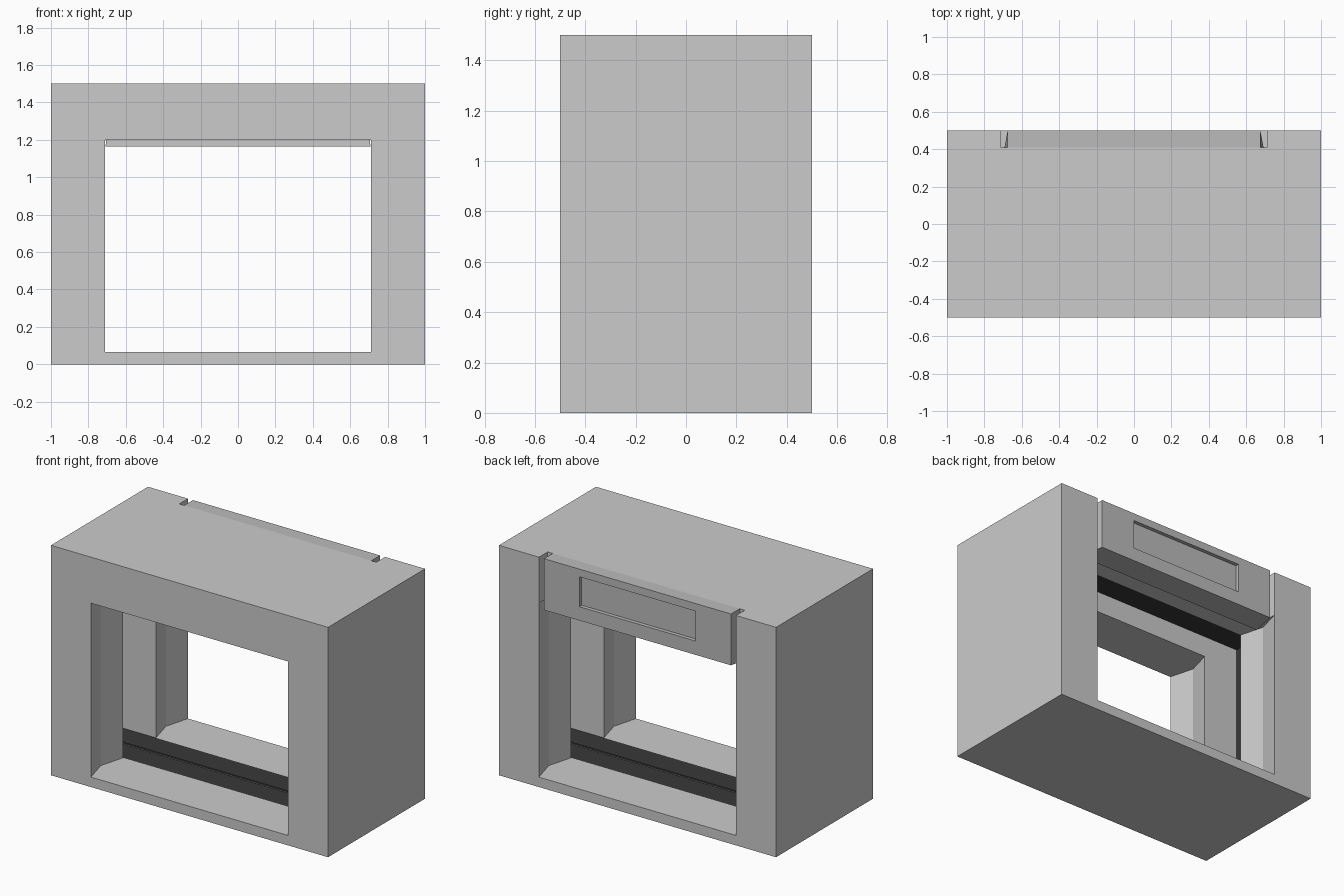
import bpy, bmesh

if "Cube" in bpy.data.objects:
    bpy.data.objects.remove(bpy.data.objects["Cube"])


def prism(name, lower, upper, z0, z1):
    """Solid between two matching xy outlines at heights z0 and z1."""
    bm = bmesh.new()
    a = [bm.verts.new((x, y, z0)) for x, y in lower]
    b = [bm.verts.new((x, y, z1)) for x, y in upper]
    bm.faces.new(a[::-1])
    bm.faces.new(b)
    n = len(a)
    for i in range(n):
        j = (i + 1) % n
        bm.faces.new((a[i], a[j], b[j], b[i]))
    bmesh.ops.recalc_face_normals(bm, faces=bm.faces)
    me = bpy.data.meshes.new(name)
    bm.to_mesh(me)
    bm.free()
    ob = bpy.data.objects.new(name, me)
    bpy.context.collection.objects.link(ob)
    return ob


def box(name, x0, x1, y0, y1, z0, z1):
    o = [(x0, y0), (x1, y0), (x1, y1), (x0, y1)]
    return prism(name, o, o, z0, z1)


def cut(target, cutter):
    m = target.modifiers.new("cut", 'BOOLEAN')
    m.operation, m.solver, m.object = 'DIFFERENCE', 'EXACT', cutter
    bpy.context.view_layer.objects.active = target
    bpy.ops.object.modifier_apply(modifier=m.name)
    bpy.data.objects.remove(cutter)


def material(name, v):
    m = bpy.data.materials.new(name)
    m.diffuse_color = (v, v, v, 1)
    m.use_nodes = True
    m.node_tree.nodes["Principled BSDF"].inputs["Base Color"].default_value = m.diffuse_color
    return m


dark = material("dark_lining", 0.04)
mid = material("header_grey", 0.5)

# Main housing with opening whose jambs are hollowed to a shallow V
W, V = 0.711, 0.756
Z0, Z1 = 0.065, 1.2
body = box("housing", -1, 1, -0.5, 0.5, 0, 1.5)
right = [(W, -0.6), (W, -0.5), (V, -0.335), (W, -0.17),
         (W, 0.17), (V, 0.335), (W, 0.5), (W, 0.6)]
outline = right + [(-x, y) for x, y in reversed(right)]
cut(body, prism("opening_cutter", outline, outline, Z0, Z1))

# Wide recess in the middle of the tunnel, and the rear header notch
RX, RZ, T = 0.967, 1.34, 0.01
cut(body, box("recess_cutter", -RX - T, RX + T, -0.17, 0.17, Z0 - T, RZ + T))
cut(body, box("notch_cutter", -W, W, 0.41, 0.6, Z1 - 0.1, 1.6))

# Two dark lining bands around the recess, with a thin gap between
for label, y0, y1 in (("front", -0.17, -0.011), ("rear", 0.011, 0.17)):
    panels = {
        "floor": (-RX - T, RX + T, y0, y1, Z0 - T, Z0),
        "ceiling": (-RX - T, RX + T, y0, y1, RZ, RZ + T),
        "left": (-RX - T, -RX, y0, y1, Z0, RZ),
        "right": (RX, RX + T, y0, y1, Z0, RZ),
    }
    for side, dims in panels.items():
        box(f"{label}_{side}_lining", *dims).data.materials.append(dark)

# Rear header panel, flaring towards its lower inner edge
X = 0.675
header = prism("header_panel",
               [(-0.708, 0.33), (0.708, 0.33), (X, 0.5), (-X, 0.5)],
               [(-X, 0.41), (X, 0.41), (X, 0.5), (-X, 0.5)], 1.165, 1.5)
cut(header, box("display_cutter", -0.42, 0.42, 0.475, 0.6, 1.255, 1.45))
header.data.materials.clear()
header.data.materials.append(mid)
